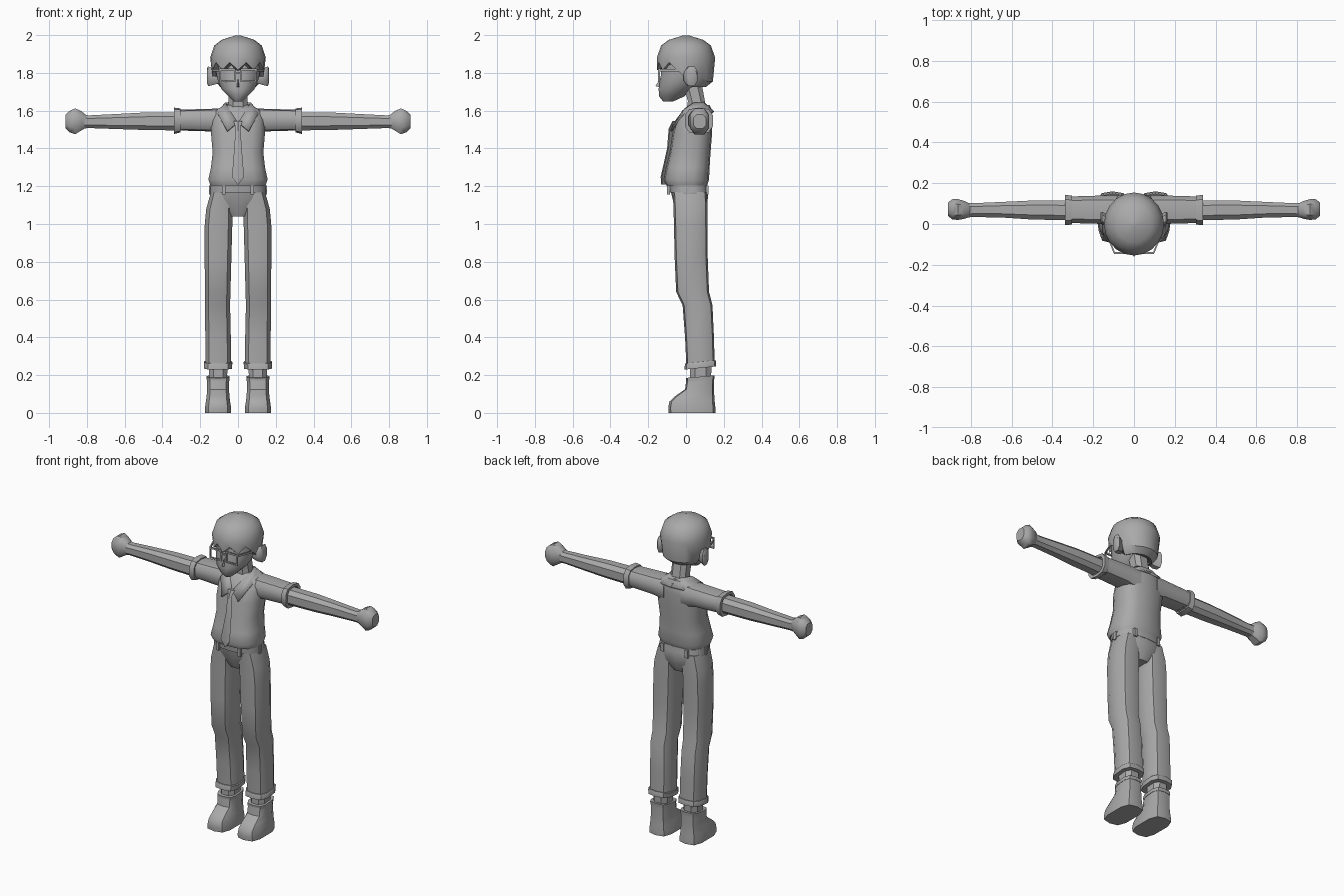
import bpy, bmesh, math
from mathutils import Vector

grey = bpy.data.materials.new("plain_grey")
grey.diffuse_color = (0.4, 0.4, 0.4, 1)


def finish(name, bm, mirror=False, thick=0, angle=40):
    bmesh.ops.recalc_face_normals(bm, faces=bm.faces)
    me = bpy.data.meshes.new(name)
    bm.to_mesh(me)
    bm.free()
    me.materials.append(grey)
    ob = bpy.data.objects.new(name, me)
    bpy.context.collection.objects.link(ob)
    bpy.ops.object.select_all(action='DESELECT')
    ob.select_set(True)
    bpy.context.view_layer.objects.active = ob
    bpy.ops.object.shade_smooth_by_angle(angle=math.radians(angle))
    if thick:
        m = ob.modifiers.new("thickness", 'SOLIDIFY')
        m.thickness = thick
    if mirror:
        ob.modifiers.new("mirror", 'MIRROR').use_clip = True
    return ob


def skin(bm, rings, cap=True):
    vs = [[bm.verts.new(p) for p in r] for r in rings]
    n = len(vs[0])
    for a, b in zip(vs, vs[1:]):
        for i in range(n):
            bm.faces.new((a[i], a[(i + 1) % n], b[(i + 1) % n], b[i]))
    if cap:
        bm.faces.new(vs[0])
        bm.faces.new(vs[-1])


def loft(name, sections, axis='z', n=10, power=0.75, mirror=False, tilt=0, angle=40):
    """Sections are (position, low u, high u, low v, high v) along the axis."""
    rings = []
    for p, u0, u1, v0, v1 in sections:
        ring = []
        for i in range(n):
            t = 2 * math.pi * (i + 0.5) / n
            c, s = math.cos(t), math.sin(t)
            k = math.cos(math.pi / n) ** power
            c = math.copysign(min(1, abs(c) ** power / k), c)
            s = math.copysign(min(1, abs(s) ** power / k), s)
            u = (u0 + u1) / 2 + c * (u1 - u0) / 2
            v = (v0 + v1) / 2 + s * (v1 - v0) / 2
            ring.append((u, v, p + tilt * v) if axis == 'z' else (p, u, v))
        rings.append(ring)
    bm = bmesh.new()
    skin(bm, rings)
    return finish(name, bm, mirror, angle=angle)


def box(bm, x0, x1, y0, y1, z0, z1):
    skin(bm, [[(x0, y0, z), (x1, y0, z), (x1, y1, z), (x0, y1, z)] for z in (z0, z1)])


# Shirt
loft("shirt", [(1.205, -.146, .146, -.105, .112), (1.235, -.157, .157, -.118, .122),
               (1.30, -.143, .143, -.105, .125), (1.38, -.134, .134, -.085, .13),
               (1.48, -.143, .143, -.07, .138), (1.55, -.14, .14, -.05, .14),
               (1.60, -.125, .125, -.02, .138), (1.63, -.065, .065, .015, .125)], n=14)
loft("sleeve", [(.06, 0, .14, 1.47, 1.615), (.14, 0, .14, 1.49, 1.61),
                (.31, .005, .135, 1.495, 1.605)], 'x', 10, mirror=True)
loft("sleeve_cuff", [(.305, -.003, .14, 1.485, 1.612), (.338, -.005, .142, 1.477, 1.616),
                     (.338, .012, .122, 1.495, 1.6), (.325, .015, .12, 1.5, 1.595)],
     'x', 10, mirror=True)

# Arms and closed hands
loft("arm", [(.29, .018, .115, 1.495, 1.592), (.50, .022, .115, 1.498, 1.59),
             (.65, .032, .108, 1.503, 1.582), (.79, .034, .102, 1.508, 1.575),
             (.82, .032, .104, 1.505, 1.58)], 'x', 8, mirror=True)
loft("hand", [(.805, .035, .1, 1.51, 1.578), (.83, .026, .112, 1.495, 1.598),
              (.862, .02, .122, 1.475, 1.612), (.89, .022, .122, 1.485, 1.60),
              (.912, .04, .105, 1.505, 1.58)], 'x', 8, mirror=True)

# Trousers
loft("hips", [(1.04, -.05, .05, -.035, .085), (1.10, -.12, .12, -.062, .112),
              (1.16, -.147, .147, -.078, .118), (1.21, -.14, .14, -.09, .108)], n=14)
loft("trouser_leg", [(.245, .036, .172, .002, .152), (.40, .038, .173, -.005, .148),
                     (.57, .042, .175, -.018, .14), (.64, .04, .174, -.052, .122),
                     (.82, .035, .177, -.06, .115), (1.0, .03, .176, -.064, .114),
                     (1.08, .03, .168, -.066, .114), (1.17, .02, .143, -.07, .11)],
     n=10, power=.7, mirror=True)
loft("trouser_cuff", [(.262, .034, .177, -.004, .158), (.258, .03, .18, -.006, .16),
                      (.23, .032, .179, -.008, .16), (.23, .05, .158, .012, .14)],
     n=10, power=.7, mirror=True, tilt=.1)
loft("waistband", [(1.168, -.148, .148, -.088, .119), (1.205, -.145, .145, -.093, .115)], n=14)
bm = bmesh.new()
for x, y in ((.075, -.094), (.085, .112)):
    box(bm, x - .01, x + .01, y - .006, y + .008, 1.155, 1.205)
box(bm, .143, .153, .0, .02, 1.155, 1.205)
finish("belt_loops", bm, True)

# Ankles and boots
loft("ankle", [(.15, .058, .152, .02, .132), (.26, .056, .155, .02, .135)], n=8, mirror=True)
loft("boot", [(0, .036, .175, -.092, .156), (.025, .036, .175, -.094, .156),
              (.06, .042, .17, -.088, .152), (.09, .045, .166, -.055, .15),
              (.125, .048, .163, -.005, .147), (.185, .048, .163, .003, .148)],
     n=10, power=.65, mirror=True, tilt=0).data.transform
# Collar of the boot, higher at the heel
loft("boot_rim", [(.165, .046, .165, .002, .15), (.185, .045, .166, .0, .152)],
     n=10, power=.65, mirror=True, tilt=.09)

# Neck and head
loft("neck", [(1.58, -.058, .058, .0, .115), (1.65, -.05, .05, .01, .1),
              (1.76, -.05, .05, -.02, .08)], n=8)
loft("face", [(1.648, -.022, .022, -.12, -.07), (1.675, -.05, .05, -.142, -.01),
              (1.715, -.088, .088, -.145, .03), (1.77, -.11, .11, -.135, .10),
              (1.84, -.122, .122, -.128, .12), (1.90, -.12, .12, -.12, .12)],
     n=12, power=.95)
bm = bmesh.new()
nose = [bm.verts.new(p) for p in ((-.014, -.125, 1.72), (.014, -.125, 1.72),
                                  (0, -.125, 1.79), (0, -.162, 1.73))]
for a, b, c in ((0, 1, 3), (1, 2, 3), (2, 0, 3), (0, 2, 1)):
    bm.faces.new((nose[a], nose[b], nose[c]))
finish("nose", bm)
loft("ear", [(.10, -.01, .035, 1.745, 1.80), (.135, -.012, .05, 1.735, 1.825),
             (.158, .0, .06, 1.73, 1.835), (.165, .015, .055, 1.75, 1.82)],
     'x', 8, mirror=True)

# Hair cap with a jagged fringe and a lower back
bm = bmesh.new()
n = 20
rings = []
for z, r in ((1.998, .015), (1.975, .088), (1.945, .128), (1.88, .15)):
    rings.append([(r * .98 * math.sin(2 * math.pi * i / n),
                   -r * 1.03 * math.cos(2 * math.pi * i / n), z) for i in range(n)])
low, nape = [], []
for i in range(n):
    k = min(i, n - i)
    t = 2 * math.pi * i / n
    z = (1.815 if k % 2 == 0 else 1.855) if k < 5 else (1.77 if k < 8 else 1.755)
    r = .148 if k < 5 else .138
    low.append((r * .97 * math.sin(t), -r * 1.03 * math.cos(t), z))
    r = .135 if k < 5 else .105
    nape.append((r * .95 * math.sin(t), -r * math.cos(t), z if k < 6 else 1.725))
skin(bm, rings + [low, nape])
finish("hair", bm, angle=35)

# Glasses
bm = bmesh.new()
for x0, x1, z0, z1 in ((.014, .098, 1.812, 1.822), (.018, .094, 1.752, 1.76),
                       (.014, .022, 1.752, 1.822), (.090, .098, 1.752, 1.822),
                       (0, .016, 1.795, 1.803)):
    box(bm, x0, x1, -.147, -.138, z0, z1)
skin(bm, [[(x, y, z) for x, z in ((a, 1.808), (a + .008, 1.808), (a + .008, 1.82), (a, 1.82))]
          for a, y in ((.092, -.143), (.125, -.06), (.132, .02))])
finish("glasses", bm, True)

# Shirt collar, folded around the neck with two front points
bm = bmesh.new()
inner = [(0, .10, 1.642), (.05, .092, 1.645), (.068, .04, 1.642), (.05, -.01, 1.61),
         (.002, -.063, 1.54)]
outer = [(0, .15, 1.595), (.08, .14, 1.595), (.108, .06, 1.60), (.108, -.02, 1.585),
         (.058, -.085, 1.495)]
a, b = [[bm.verts.new(p) for p in row] for row in (inner, outer)]
for i in range(4):
    bm.faces.new((a[i], a[i + 1], b[i + 1], b[i]))
finish("collar", bm, True, thick=.012)

# Tie with a knot, widening to a point
bm = bmesh.new()
tie = [(1.545, .022, -.066), (1.505, .013, -.086), (1.40, .02, -.094),
       (1.25, .032, -.128), (1.208, .002, -.126)]
skin(bm, [[(-w, y, z), (0, y - .006, z), (w, y, z), (0, y + .022, z)] for z, w, y in tie])
finish("tie", bm, angle=30)
